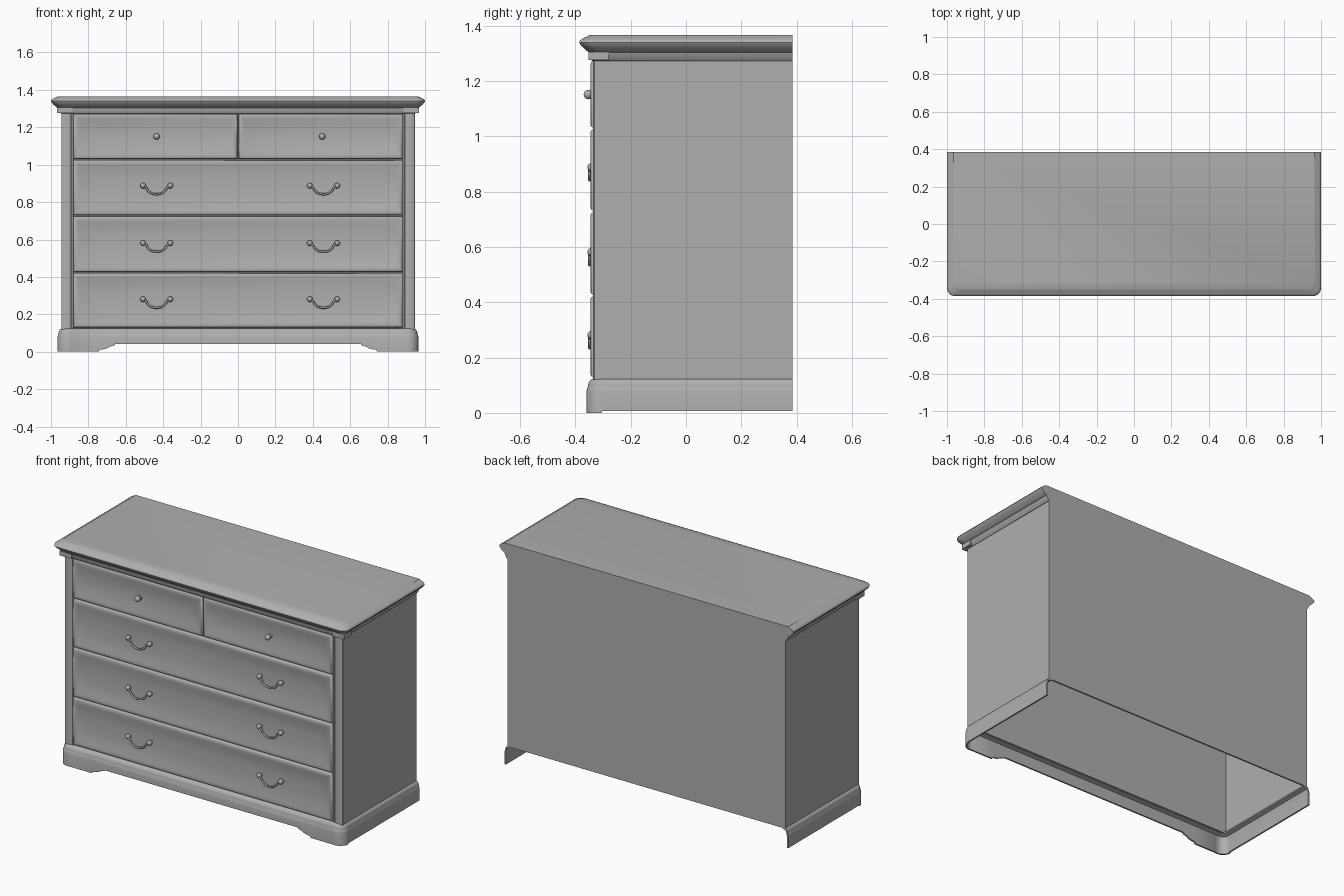
import bpy, bmesh
from math import sin, cos, pi, radians

if "Cube" in bpy.data.objects:
    bpy.data.objects.remove(bpy.data.objects["Cube"])

BACK = 0.385

# One dark grey finish for every part
grey = bpy.data.materials.new("dark_grey")
grey.diffuse_color = (0.43, 0.43, 0.43, 1)
grey.use_nodes = True
grey.node_tree.nodes["Principled BSDF"].inputs["Base Color"].default_value = grey.diffuse_color


def finish(name, bm, angle=35):
    bmesh.ops.recalc_face_normals(bm, faces=bm.faces)
    me = bpy.data.meshes.new(name)
    bm.to_mesh(me)
    bm.free()
    me.shade_smooth()
    me.set_sharp_from_angle(angle=radians(angle))
    me.materials.append(grey)
    ob = bpy.data.objects.new(name, me)
    bpy.context.collection.objects.link(ob)
    return ob


def skin(name, rings, angle=35):
    """Bridge a list of closed rings and cap both ends."""
    bm = bmesh.new()
    vs = [[bm.verts.new(p) for p in ring] for ring in rings]
    n = len(rings[0])
    for a, b in zip(vs, vs[1:]):
        for i in range(n):
            j = (i + 1) % n
            bm.faces.new((a[i], a[j], b[j], b[i]))
    bm.faces.new(vs[0])
    bm.faces.new(vs[-1])
    return finish(name, bm, angle)


def box(name, x0, x1, y0, y1, z0, z1):
    return skin(name, [[(x0, y0, z), (x1, y0, z), (x1, y1, z), (x0, y1, z)] for z in (z0, z1)])


def slab(name, levels, radius, angle):
    """Stacked outlines (half width, front y, z) with rounded front corners and a flat back."""
    rings = []
    for hw, yf, z in levels:
        ring = [(hw, BACK, z)]
        for sx, start in ((1, 0), (-1, -pi / 2)):
            for k in range(9):
                a = start - k * pi / 16
                ring.append((sx * (hw - radius) + radius * cos(a), yf + radius + radius * sin(a), z))
        ring.append((-hw, BACK, z))
        rings.append(ring)
    return skin(name, rings, angle)


# Top board with rounded nosing and a crisp edge round the flat top
nose = [(0.035, 1.304), (0.026, 1.310), (0.012, 1.323), (0.003, 1.333), (0, 1.340),
        (0.002, 1.346), (0.008, 1.351), (0.018, 1.357), (0.030, 1.362), (0.035, 1.366)]
slab("top_board", [(1 - o, -0.386 + o, z) for o, z in nose], 0.045, 37)

# Cornice under the top, with projecting corner blocks
slab("cornice", [(0.948, -0.340, 1.273), (0.952, -0.344, 1.278), (0.957, -0.346, 1.288),
                 (0.962, -0.349, 1.298), (0.964, -0.350, 1.305)], 0.01, 50)
for s, side in ((-1, "left"), (1, "right")):
    xs = sorted((s * 0.885, s * 0.967))
    box(side + "_cornice_block", *xs, -0.353, -0.28, 1.276, 1.305)

# Carcass: thin panels, open underneath
box("back_panel", -0.945, 0.945, 0.375, BACK, 0.12, 1.31)
box("front_backing", -0.94, 0.94, -0.322, -0.312, 0.12, 1.28)
post = [(0.88, -0.315), (0.88, -0.332), (0.882, -0.334), (0.891, -0.334), (0.893, -0.332),
        (0.896, -0.335), (0.901, -0.337), (0.930, -0.337), (0.935, -0.335), (0.938, -0.333),
        (0.943, -0.333), (0.945, -0.331), (0.945, -0.315)]
for s, side in ((-1, "left"), (1, "right")):
    xs = sorted((s * 0.935, s * 0.945))
    box(side + "_side_panel", *xs, -0.32, BACK, 0.12, 1.28)
    skin(side + "_corner_post", [[(s * x, y, z) for x, y in post] for z in (0.12, 1.275)])

# Plinth: thin moulded section swept round three sides, bracket feet cut into the front
bracket = [(0.745, 0), (0.738, 0.011), (0.72, 0.013), (0.70, 0.018), (0.685, 0.027),
           (0.668, 0.032), (0.66, 0.034), (0.657, 0.041)]
half = [(0.925, BACK, 1, 0, 0.006), (0.925, -0.303, 1, 0, 0.006), (0.925, -0.305, 1, 0, 0)]
for k in range(9):
    a = -k * pi / 16
    half.append((0.910 + 0.015 * cos(a), -0.305 + 0.015 * sin(a), cos(a), sin(a), 0))
half += [(0.892, -0.32, 0, -1, 0), (0.89, -0.319, 0, -1, 0)]
half += [(x, -0.319, 0, -1, z) for x, z in bracket]
path = half + [(-x, y, -nx, ny, b) for x, y, nx, ny, b in reversed(half)]
mould = [(0.04, 0.078), (0.038, 0.087), (0.035, 0.094), (0.034, 0.102), (0.032, 0.110),
         (0.027, 0.117), (0.018, 0.124), (0, 0.125), (0, 0.116), (0.024, 0.108), (0.03, 0.078)]
skin("plinth", [[(x + o * nx, y + o * ny, z) for o, z in [(0.03, b), (0.04, b)] + mould]
                for x, y, nx, ny, b in path], 50)

# Drawer fronts: rounded rim and a wide coved, sunken panel
cove = [(0, -0.322), (0, -0.337), (0.003, -0.342), (0.009, -0.345), (0.018, -0.345),
        (0.026, -0.343), (0.04, -0.339), (0.058, -0.334), (0.08, -0.330), (0.105, -0.328)]


def drawer(name, x0, x1, z0, z1):
    skin(name, [[(x0 + d, y, z0 + d), (x1 - d, y, z0 + d), (x1 - d, y, z1 - d), (x0 + d, y, z1 - d)]
                for d, y in cove], 50)


def turned(name, cx, cz, profile, n=16):
    """Round knob turned about the y axis."""
    return skin(name, [[(cx + r * cos(2 * pi * k / n), y, cz + r * sin(2 * pi * k / n))
                        for k in range(n)] for r, y in profile], 50)


def ball(r, y):
    """Neck and ball profile centred at depth y."""
    return [(r * 0.8, -0.326), (r * 0.7, -0.331), (r * 0.5, -0.333)] + \
           [(r * sin(a), y - r * cos(a)) for a in [pi * k / 10 for k in range(8, 0, -1)]] + \
           [(r * 0.05, y - r)]


def bail(name, cx, cz):
    """Hanging curved pull between two small knobs."""
    cu = bpy.data.curves.new(name, 'CURVE')
    cu.dimensions = '3D'
    cu.bevel_depth = 0.0055
    cu.bevel_resolution = 2
    cu.resolution_u = 5
    cu.materials.append(grey)
    pts = [(-0.073, 0), (-0.058, -0.008), (-0.045, -0.028), (-0.024, -0.042), (0, -0.046),
           (0.024, -0.042), (0.045, -0.028), (0.058, -0.008), (0.073, 0)]
    sp = cu.splines.new('BEZIER')
    sp.bezier_points.add(len(pts) - 1)
    for bp, (x, z) in zip(sp.bezier_points, pts):
        bp.co = (cx + x, -0.349, cz + z)
        bp.handle_left_type = bp.handle_right_type = 'AUTO'
    bpy.context.collection.objects.link(bpy.data.objects.new(name, cu))
    for s, side in ((-1, "left"), (1, "right")):
        turned(f"{name}_{side}_knob", cx + s * 0.073, cz, ball(0.015, -0.342))


# Two small top drawers with knobs
for side, x0, x1, kx in (("left", -0.88, -0.003, -0.435), ("right", 0.003, 0.88, 0.450)):
    drawer(f"top_{side}_drawer", x0, x1, 1.031, 1.272)
    turned(f"top_{side}_knob", kx, 1.151, ball(0.017, -0.353))

# Three wide drawers with a pair of bail pulls
for row, z0, z1, hz in (("upper", 0.731, 1.025, 0.888), ("middle", 0.427, 0.725, 0.581),
                        ("lower", 0.130, 0.421, 0.281)):
    drawer(f"{row}_drawer", -0.88, 0.88, z0, z1)
    bail(f"{row}_left_pull", -0.435, hz)
    bail(f"{row}_right_pull", 0.457, hz)
